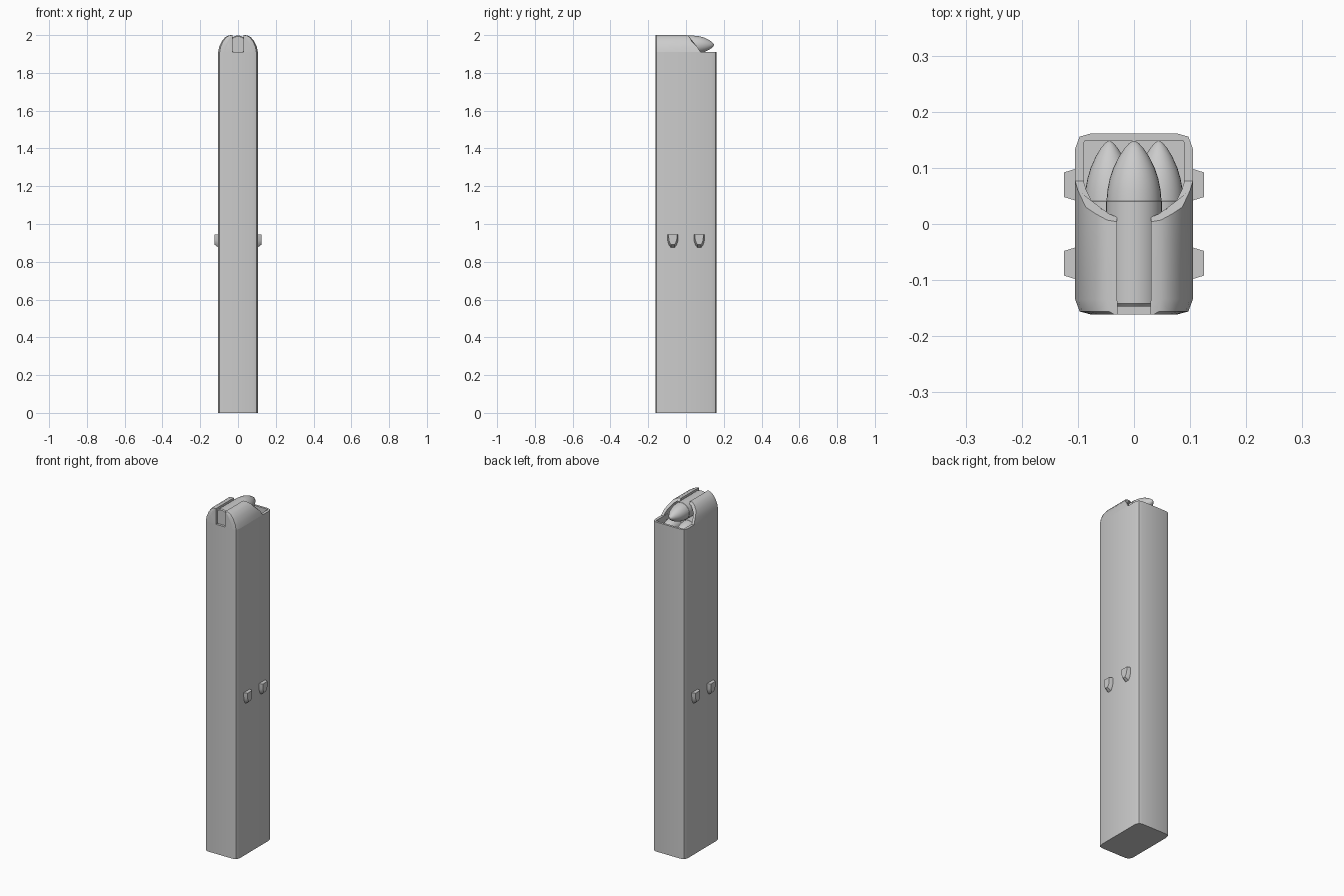
import bpy, bmesh, math
from mathutils import Vector

if "Cube" in bpy.data.objects:
    bpy.data.objects.remove(bpy.data.objects["Cube"])


def finish(name, bm, angle=35, mirror=False):
    bmesh.ops.recalc_face_normals(bm, faces=bm.faces)
    me = bpy.data.meshes.new(name)
    bm.to_mesh(me)
    bm.free()
    ob = bpy.data.objects.new(name, me)
    bpy.context.collection.objects.link(ob)
    bpy.ops.object.select_all(action='DESELECT')
    bpy.context.view_layer.objects.active = ob
    ob.select_set(True)
    bpy.ops.object.shade_smooth_by_angle(angle=math.radians(angle))
    if mirror:
        ob.modifiers.new("Mirror", 'MIRROR')
    return ob


def loft(name, sections, **kw):
    """Skin a list of closed rings and cap both ends."""
    bm = bmesh.new()
    rings = [[bm.verts.new(p) for p in s] for s in sections]
    n = len(rings[0])
    for a, b in zip(rings, rings[1:]):
        for i in range(n):
            j = (i + 1) % n
            bm.faces.new((a[i], a[j], b[j], b[i]))
    bm.faces.new(rings[0])
    bm.faces.new(rings[-1])
    return finish(name, bm, **kw)


def box_ring(hx, y0, y1, c, z):
    """Rectangle with faceted round corners of size c."""
    q = [(0, c), (c * .3, c * .2), (c, 0)]
    pts = [(-hx + a, y0 + b) for a, b in q]
    pts += [(hx - a, y0 + b) for a, b in reversed(q)]
    pts += [(hx - a, y1 - b) for a, b in q]
    pts += [(-hx + a, y1 - b) for a, b in reversed(q)]
    return [(x, y, z) for x, y in pts]


# Hollow case with an open top
TOP = 1.91
loft("magazine_body", [
    box_ring(.105, -.161, .161, .027, 0),
    box_ring(.105, -.161, .161, .027, TOP),
    box_ring(.089, -.147, .148, .003, TOP),
    box_ring(.089, -.147, .148, .003, 1.72)])

# Feed lips: arched shell, rear edge cut on a slant
outer = [(.105, TOP), (.1, 1.937), (.086, 1.967), (.068, 1.989), (.048, 1.999), (.03, 2.0)]
inner = [(.09, TOP), (.085, 1.934), (.073, 1.957), (.058, 1.975), (.044, 1.985), (.03, 1.986)]
rear = [.077, .06, .03, .018, .007, .004]
rear_in = [.077, .06, .036, .028, .018, .012]
shell = outer + inner[::-1]


def lip_ring(y, s):
    return [(max(x * s, .029), y, z) for x, z in shell]


loft("feed_lips", [
    lip_ring(-.161, .74), lip_ring(-.156, .92), lip_ring(-.134, 1),
    [(x, y, z) for (x, z), y in zip(shell, rear + rear_in[::-1])]], mirror=True)

# End wall closing the arch on both sides of the slot
loft("lip_end_wall", [
    [(max(x * s, .029), y, z) for x, z in outer + [(.029, TOP)]]
    for y, s in ((-.161, .74), (-.156, .92), (-.146, .95))], mirror=True)


# Cartridges: turned profiles along y
def cartridge(name, x, z, r):
    prof = [(-.147, .9), (-.142, 1), (.04, 1), (.041, .98), (.06, .95), (.08, .87),
            (.1, .74), (.12, .54), (.135, .34), (.144, .17), (.148, .04)]
    n = 28
    loft(name, [[(x + r * k * math.cos(2 * math.pi * i / n), y,
                  z + r * k * math.sin(2 * math.pi * i / n)) for i in range(n)]
                for y, k in prof])


cartridge("top_cartridge", 0, 1.948, .05)
for side, nm in ((-1, "left"), (1, "right")):
    cartridge(nm + "_cartridge", side * .044, 1.862, .045)

# Shield-shaped side studs
shield = [(-.028, .035), (.028, .035), (.027, .0), (.02, -.022), (.01, -.034),
          (-.01, -.034), (-.02, -.022), (-.027, .0)]
for yc, nm in ((-.07, "front"), (.07, "rear")):
    loft(nm + "_stud", [
        [(x, yc + y * s, .945 + (z - .035) * s) for y, z in shield]
        for x, s in ((.1, 1), (.105, 1), (.125, .78))], mirror=True)
